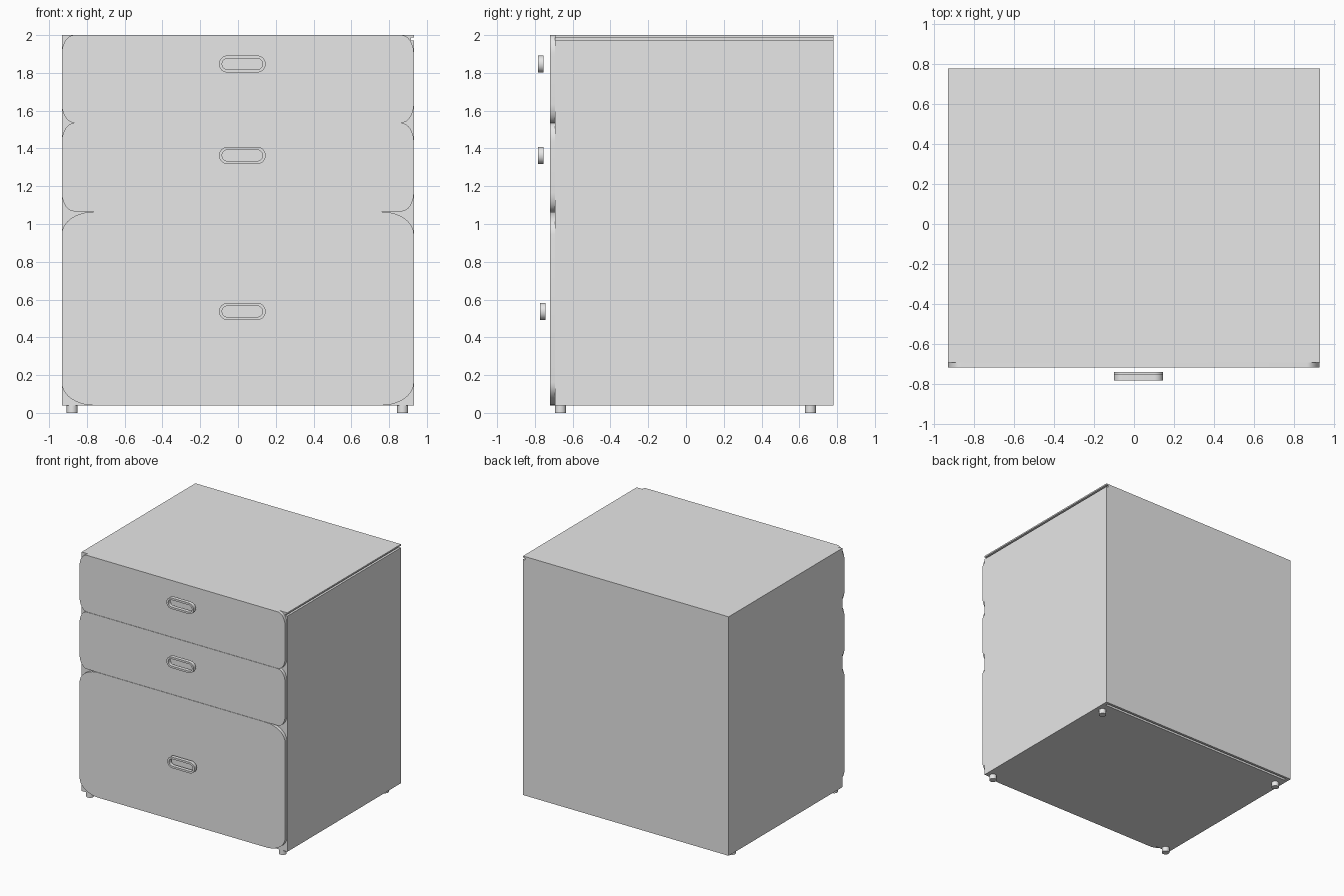
import bpy, bmesh, math

cube = bpy.data.objects.get("Cube")
if cube:
    bpy.data.objects.remove(cube, do_unlink=True)

grey = bpy.data.materials.new("light grey")
grey.use_nodes = True
grey.diffuse_color = (0.8, 0.8, 0.8, 1)
grey.node_tree.nodes["Principled BSDF"].inputs["Base Color"].default_value = (0.8, 0.8, 0.8, 1)


def finish(name, bm, smooth=False):
    bmesh.ops.recalc_face_normals(bm, faces=bm.faces)
    mesh = bpy.data.meshes.new(name)
    bm.to_mesh(mesh)
    bm.free()
    mesh.materials.append(grey)
    obj = bpy.data.objects.new(name, mesh)
    bpy.context.collection.objects.link(obj)
    if smooth:
        bpy.ops.object.select_all(action='DESELECT')
        obj.select_set(True)
        bpy.context.view_layer.objects.active = obj
        bpy.ops.object.shade_smooth_by_angle(angle=math.radians(35))
    return obj


def box(name, x, y, z):
    bm = bmesh.new()
    bmesh.ops.create_cube(bm, size=1)
    for v in bm.verts:
        v.co = [lo + (c + 0.5) * (hi - lo) for c, (lo, hi) in zip(v.co, (x, y, z))]
    return finish(name, bm)


def rounded_outline(x, z, rx, rz, steps=10):
    """Rectangle in the front plane with elliptical corners."""
    pts = []
    corners = ((x[1] - rx, z[1] - rz), (x[0] + rx, z[1] - rz),
               (x[0] + rx, z[0] + rz), (x[1] - rx, z[0] + rz))
    for k, (cx, cz) in enumerate(corners):
        for i in range(steps + 1):
            a = (k + i / steps) * math.pi / 2
            pts.append((cx + rx * math.cos(a), cz + rz * math.sin(a)))
    return pts


def rounded_panel(name, x, y, z, rx, rz):
    bm = bmesh.new()
    face = bm.faces.new([bm.verts.new((px, y[0], pz))
                         for px, pz in rounded_outline(x, z, rx, rz)])
    out = bmesh.ops.extrude_face_region(bm, geom=[face], use_keep_orig=True)
    verts = [g for g in out["geom"] if isinstance(g, bmesh.types.BMVert)]
    bmesh.ops.translate(bm, verts=verts, vec=(0, y[1] - y[0], 0))
    return finish(name, bm, True)


def handle_ring(name, cx, cz, y):
    """Slot-shaped ring with an open middle."""
    w, h, rim = 0.123, 0.045, 0.016
    bm = bmesh.new()
    loops = []
    for inset, depth in ((0, y[0]), (rim, y[0]), (rim, y[1]), (0, y[1])):
        r = h - inset
        pts = rounded_outline((cx - w + inset, cx + w - inset), (cz - r, cz + r),
                              r - 0.001, r - 0.001)
        loops.append([bm.verts.new((px, depth, pz)) for px, pz in pts])
    n = len(loops[0])
    for k in range(4):
        a, b = loops[k], loops[(k + 1) % 4]
        for i in range(n):
            j = (i + 1) % n
            bm.faces.new((a[i], a[j], b[j], b[i]))
    return finish(name, bm, True)


# Cabinet shell, with a shadow gap under the lid on the left side
W, FRONT, BACK = 0.933, -0.694, 0.78
box("cabinet_body", (-W, W), (FRONT, BACK), (0.06, 1.972))
box("lid_support", (-W, W - 0.018), (FRONT, BACK), (1.972, 1.988))
box("lid", (-W, W), (FRONT, BACK), (1.988, 2.0))

# Underside: base panel, side rails and back rail leaving a groove
box("base_panel", (-0.905, 0.905), (FRONT, 0.738), (0.04, 0.06))
box("back_rail", (-0.905, 0.905), (0.76, BACK), (0.04, 0.06))
for side, s in (("left", 1), ("right", -1)):
    box(side + "_base_rail", sorted((s * 0.905, s * W)), (FRONT, BACK), (0.04, 0.06))

# Drawer fronts with floating handles
drawers = (("bottom", (0.04, 1.065), 0.17, 0.12, 0.537, -0.773),
           ("middle", (1.067, 1.534), 0.065, 0.1, 1.363, -0.784),
           ("top", (1.536, 2.0), 0.065, 0.1, 1.847, -0.784))
for name, z, rx, rz, hz, hy in drawers:
    rounded_panel(name + "_drawer_front", (-W, W - 0.002), (-0.72, FRONT), z, rx, rz)
    handle_ring(name + "_drawer_handle", 0.023, hz, (hy, hy + 0.03))

# Round feet
for side, x in (("left", 0.872), ("right", -0.878)):
    for end, y in (("front", -0.664), ("back", 0.659)):
        bm = bmesh.new()
        bmesh.ops.create_cone(bm, cap_ends=True, segments=24,
                              radius1=0.029, radius2=0.029, depth=0.045)
        bmesh.ops.translate(bm, verts=bm.verts, vec=(x, y, 0.0225))
        finish(f"{end}_{side}_foot", bm, True)
